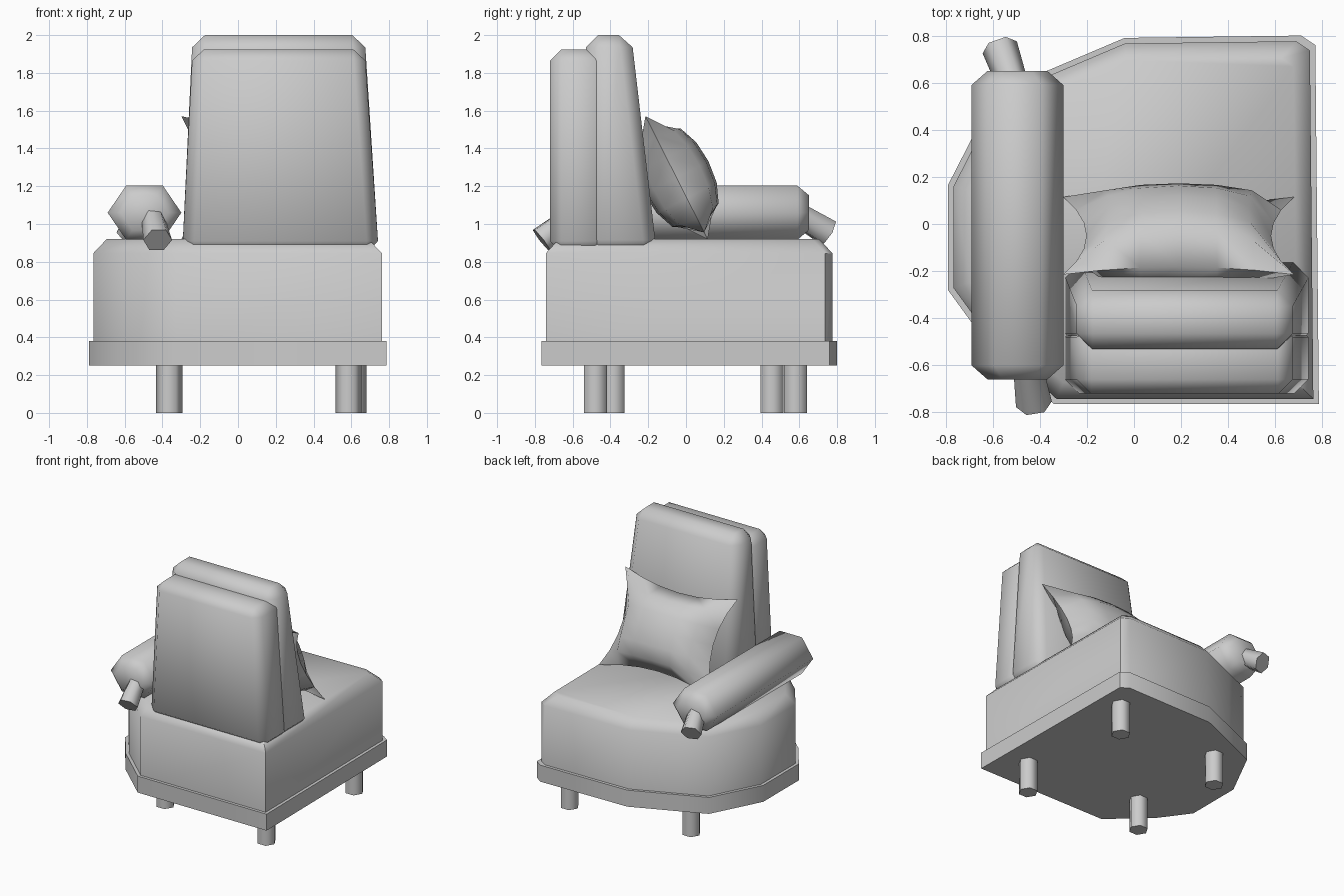
import bpy, bmesh, math
from mathutils import Vector

cube = bpy.data.objects.get("Cube")
if cube:
    bpy.data.objects.remove(cube, do_unlink=True)

GREY = (0.6, 0.6, 0.6, 1)
fabric = bpy.data.materials.new("grey_fabric")
fabric.use_nodes = True
fabric.diffuse_color = GREY
fabric.node_tree.nodes["Principled BSDF"].inputs["Base Color"].default_value = GREY


def finish(name, bm, angle=50):
    """Turn a bmesh into a smooth-shaded object."""
    bmesh.ops.recalc_face_normals(bm, faces=bm.faces)
    mesh = bpy.data.meshes.new(name)
    bm.to_mesh(mesh)
    bm.free()
    mesh.materials.append(fabric)
    obj = bpy.data.objects.new(name, mesh)
    bpy.context.collection.objects.link(obj)
    bpy.ops.object.select_all(action="DESELECT")
    obj.select_set(True)
    bpy.context.view_layer.objects.active = obj
    bpy.ops.object.shade_smooth_by_angle(angle=math.radians(angle))
    return obj


def loft(name, rings, angle=50, bevel=0):
    """Skin a list of equal rings and cap both ends."""
    bm = bmesh.new()
    loops = [[bm.verts.new(p) for p in ring] for ring in rings]
    n = len(loops[0])
    for low, high in zip(loops, loops[1:]):
        for i in range(n):
            j = (i + 1) % n
            bm.faces.new((low[i], low[j], high[j], high[i]))
    bm.faces.new(loops[0])
    bm.faces.new(loops[-1])
    if bevel:
        bmesh.ops.bevel(bm, geom=bm.edges[:], offset=bevel, segments=1,
                        affect="EDGES", clamp_overlap=True)
    return finish(name, bm, angle)


def rect(x0, x1, y0, y1, z):
    return [(x0, y0, z), (x1, y0, z), (x1, y1, z), (x0, y1, z)]


def tube(name, start, end, r0, r1, sides=6):
    """Tapered rod between two points."""
    a, b = Vector(start), Vector(end)
    turn = (b - a).to_track_quat("Z", "Y")
    rings = []
    for centre, r in ((a, r0), (b, r1)):
        rings.append([centre + turn @ Vector((r * math.cos(t), r * math.sin(t), 0))
                      for t in (math.tau * i / sides for i in range(sides))])
    return loft(name, rings, 65)


# Plinth and seat share one outline, rounded on the arm side
outline = [(0.785, -0.765), (0.77, 0.76), (0.71, 0.8), (-0.04, 0.79), (-0.37, 0.65),
           (-0.59, 0.555), (-0.79, 0.165), (-0.79, -0.28), (-0.63, -0.5), (-0.34, -0.765)]


def level(scale, z):
    return [(x * scale, y * scale, z) for x, y in outline]


loft("plinth", [level(1, 0.25), level(1, 0.38)])
loft("seat", [level(0.97, 0.3), level(0.97, 0.845), level(0.88, 0.92)])

# Backrest: a rear slab and a taller sloping cushion
loft("back_slab", [rect(-0.295, 0.745, -0.72, -0.42, 0.85),
                   rect(-0.24, 0.67, -0.72, -0.42, 1.925)], bevel=0.06)
loft("back_cushion", [rect(-0.295, 0.745, -0.53, -0.155, 0.85),
                      rect(-0.24, 0.67, -0.53, -0.29, 2.0)], bevel=0.065)

# Arm bolster with chamfered ends
rings = []
for y, s in ((-0.66, 0.65), (-0.6, 1), (0.59, 1), (0.65, 0.65)):
    rings.append([(-0.495 + 0.195 * s * math.cos(t), y, 1.06 + 0.165 * s * math.sin(t))
                  for t in (math.tau * i / 6 for i in range(6))])
loft("arm", rings, 65)
tube("arm_end_front", (-0.455, -0.58, 1.06), (-0.425, -0.765, 0.915), 0.06, 0.077)
tube("arm_end_back", (-0.51, 0.58, 1.06), (-0.57, 0.75, 0.955), 0.065, 0.077)

# Legs
for name, x, y in (("front_left", 0.585, -0.48), ("front_right", -0.365, -0.385),
                   ("back_left", 0.61, 0.58), ("back_right", -0.365, 0.455)):
    tube("leg_" + name, (x, y, 0), (x, y, 0.27), 0.07, 0.07)

# Pillow: two bulging grids with pinched edges, leaning on the back
bm = bmesh.new()
N = 6
centre = Vector((0.19, -0.05, 1.245))
up = Vector((0, -0.45, 0.89)).normalized()
out = Vector((0, 0.89, 0.45)).normalized()
for side in (1, -1):
    grid = []
    for i in range(N + 1):
        row = []
        for j in range(N + 1):
            u, v = 2 * i / N - 1, 2 * j / N - 1
            bulge = ((1 - u * u) * (1 - v * v)) ** 0.55
            px = 0.49 * u * (1 - 0.2 * (1 - v * v) * u * u)
            pz = 0.365 * v * (1 - 0.2 * (1 - u * u) * v * v)
            row.append(bm.verts.new(centre + Vector((px, 0, 0)) + up * pz
                                    + out * side * 0.19 * bulge))
        grid.append(row)
    for i in range(N):
        for j in range(N):
            bm.faces.new((grid[i][j], grid[i + 1][j], grid[i + 1][j + 1], grid[i][j + 1]))
bmesh.ops.remove_doubles(bm, verts=bm.verts, dist=0.0005)
finish("pillow", bm, 60)
